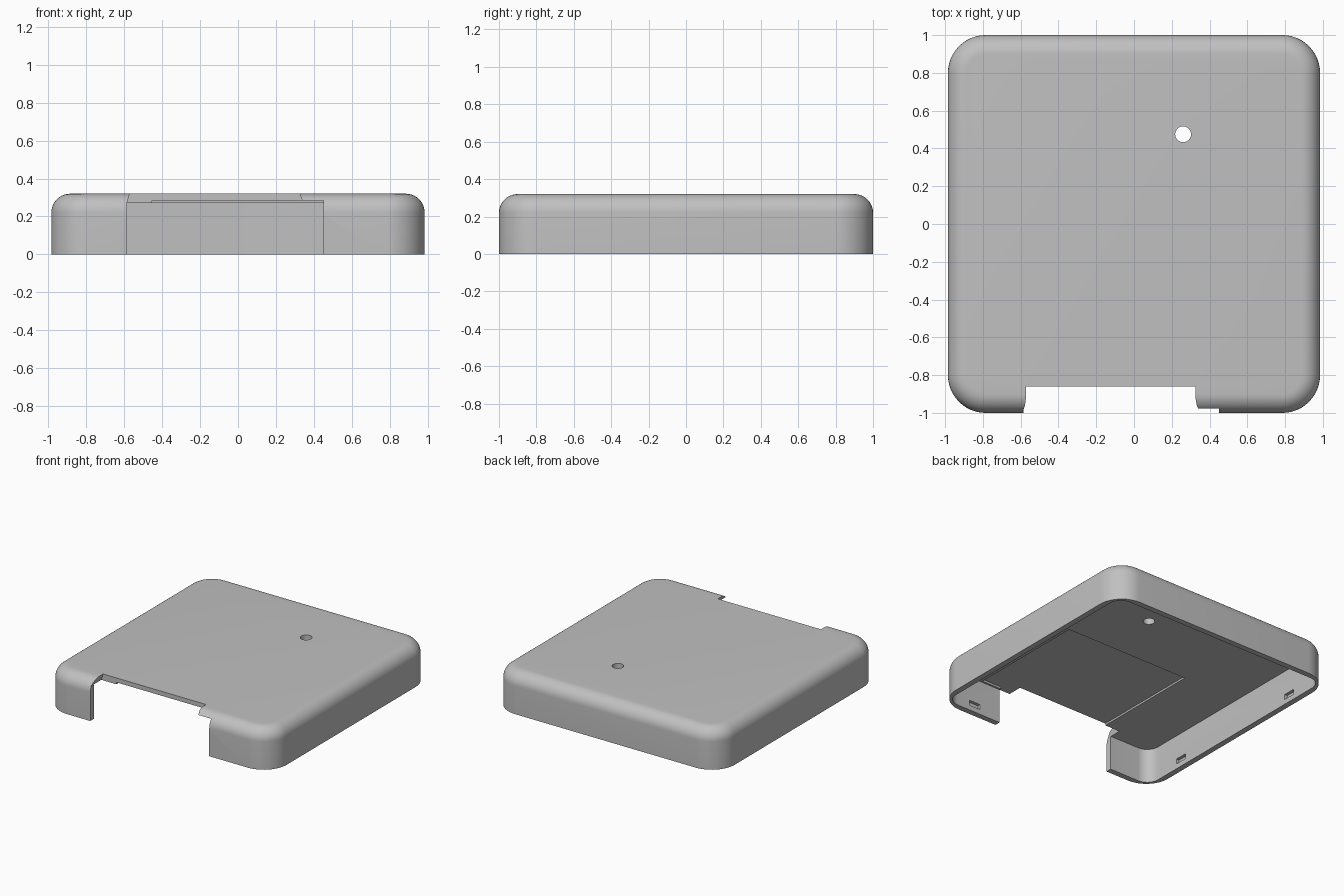
import bpy, bmesh, math

if "Cube" in bpy.data.objects:
    bpy.data.objects.remove(bpy.data.objects["Cube"])

W, D, H = 0.985, 1.0, 0.32      # half width, half depth, height
WALL, CEIL = 0.045, 0.27        # wall thickness, underside of the top
FILLET, CORNER = 0.1, 0.2

grey = bpy.data.materials.new("warm_grey_plastic")
grey.diffuse_color = (0.53, 0.53, 0.53, 1)
grey.use_nodes = True
grey.node_tree.nodes["Principled BSDF"].inputs["Base Color"].default_value = grey.diffuse_color


def make(name, bm):
    bmesh.ops.recalc_face_normals(bm, faces=bm.faces)
    me = bpy.data.meshes.new(name)
    bm.to_mesh(me)
    bm.free()
    ob = bpy.data.objects.new(name, me)
    bpy.context.collection.objects.link(ob)
    me.materials.append(grey)
    return ob


def loft(name, rings):
    """Skin a stack of closed rings and cap both ends."""
    bm = bmesh.new()
    loops = [[bm.verts.new(p) for p in r] for r in rings]
    n = len(loops[0])
    for a, b in zip(loops, loops[1:]):
        for i in range(n):
            j = (i + 1) % n
            bm.faces.new((a[i], a[j], b[j], b[i]))
    bm.faces.new(loops[0][::-1])
    bm.faces.new(loops[-1])
    return make(name, bm)


def rounded_ring(hx, hy, r, z, steps=12):
    pts = []
    for k, (sx, sy) in enumerate(((1, 1), (-1, 1), (-1, -1), (1, -1))):
        for i in range(steps + 1):
            t = math.pi / 2 * (k + i / steps)
            pts.append((sx * (hx - r) + r * math.cos(t),
                        sy * (hy - r) + r * math.sin(t), z))
    return pts


def rect(x0, x1, y0, y1, z):
    return [(x0, y0, z), (x1, y0, z), (x1, y1, z), (x0, y1, z)]


def box(name, x0, x1, y0, y1, z0, z1):
    return loft(name, [rect(x0, x1, y0, y1, z0), rect(x0, x1, y0, y1, z1)])


# Outer body with a rounded upper edge
rings = [rounded_ring(W, D, CORNER, 0)]
for i in range(11):
    t = math.pi / 2 * i / 10
    inset = FILLET * (1 - math.cos(t))
    rings.append(rounded_ring(W - inset, D - inset, CORNER - inset,
                              H - FILLET + FILLET * math.sin(t)))
cover = loft("cover_shell", rings)

# Hollow inside and shallow ceiling recess
cutters = [
    loft("cavity_cutter", [rounded_ring(W - WALL, D - WALL, 0.1, z) for z in (-0.1, CEIL)]),
    box("recess_cutter", -0.455, 0.62, -0.94, 0.02, 0.2, 0.285),
    # Front opening, lower at its left end
    box("opening_cutter", -0.585, 0.45, -1.1, -0.93, -0.1, CEIL),
    box("opening_step_cutter", -0.455, 0.45, -1.1, -0.92, 0.1, 0.285),
    # Notch in the top with sloping ends
    loft("top_notch_cutter", [rect(-0.588, 0.347, -1.1, -0.86, 0.265),
                              rect(-0.56, 0.309, -1.1, -0.86, 0.36)]),
    # Round hole through the top
    loft("hole_cutter", [[(0.26 + 0.042 * math.cos(math.tau * i / 32),
                           0.475 + 0.042 * math.sin(math.tau * i / 32), z)
                          for i in range(32)] for z in (0.2, 0.4)]),
    # Clip pocket inside the front wall
    box("front_pocket_cutter", 0.63, 0.73, -0.98, -0.93, 0.04, 0.08),
]
# Clip pockets inside the side walls
for s in (-1, 1):
    for y in (-0.6, 0.6):
        a, b = sorted((s * (W - 0.02), s * (W - 0.07)))
        cutters.append(box("side_pocket_cutter", a, b, y - 0.05, y + 0.05, 0.04, 0.08))

bpy.context.view_layer.objects.active = cover
cover.select_set(True)
for c in cutters:
    m = cover.modifiers.new("cut", "BOOLEAN")
    m.operation, m.solver, m.object = "DIFFERENCE", "EXACT", c
    bpy.ops.object.modifier_apply(modifier=m.name)
    bpy.data.objects.remove(c)

bpy.ops.object.shade_smooth_by_angle(angle=math.radians(25))
